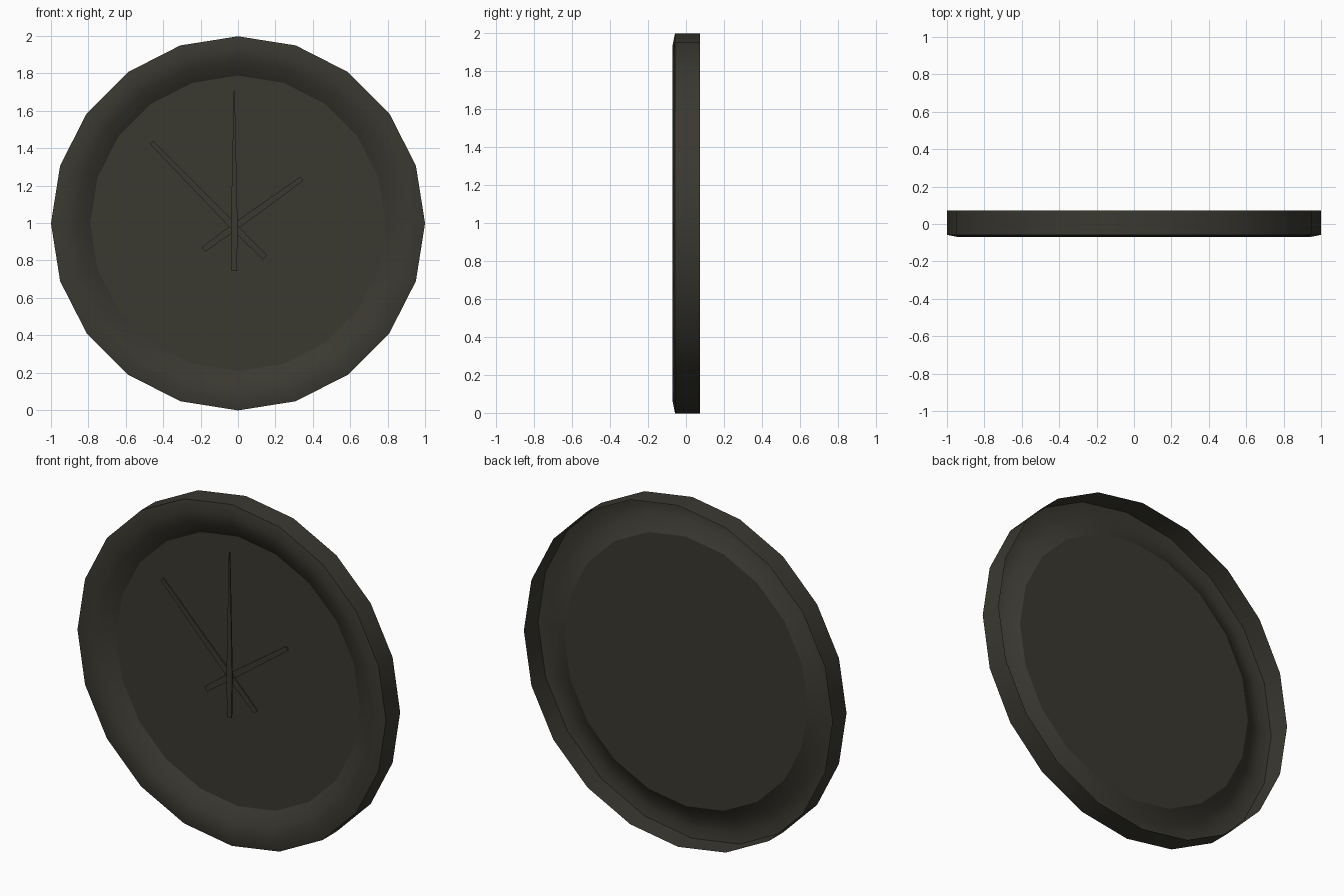
import bpy, bmesh, math
from mathutils import Vector

if "Cube" in bpy.data.objects:
    bpy.data.objects.remove(bpy.data.objects["Cube"])

SIDES = 20
CENTRE_Z = 0.998

dark = bpy.data.materials.new("dark olive grey")
dark.diffuse_color = (0.042, 0.040, 0.030, 1)
dark.use_nodes = True
dark.node_tree.nodes["Principled BSDF"].inputs["Base Color"].default_value = dark.diffuse_color


def finish(name, bm):
    mesh = bpy.data.meshes.new(name)
    bm.to_mesh(mesh)
    bm.free()
    mesh.materials.append(dark)
    obj = bpy.data.objects.new(name, mesh)
    bpy.context.collection.objects.link(obj)
    return obj


# Clock body: turned shell, open at the back, with a dished rim and flat face
profile = [(1.0, 0.073), (1.0, -0.058), (0.94, -0.07), (0.865, -0.05), (0.79, 0.0)]
bm = bmesh.new()
rings = []
for r, y in profile:
    rings.append([bm.verts.new((r * math.cos(2 * math.pi * k / SIDES), y,
                                CENTRE_Z + r * math.sin(2 * math.pi * k / SIDES)))
                  for k in range(SIDES)])
for a, b in zip(rings, rings[1:]):
    for k in range(SIDES):
        n = (k + 1) % SIDES
        bm.faces.new((a[k], a[n], b[n], b[k]))
face = bm.faces.new(rings[-1])
bm.normal_update()
if face.normal.y > 0:
    bmesh.ops.reverse_faces(bm, faces=bm.faces[:])
body = finish("clock_body", bm)
bpy.ops.object.select_all(action='DESELECT')
body.select_set(True)
bpy.context.view_layer.objects.active = body
bpy.ops.object.shade_smooth_by_angle(angle=math.radians(30))


# Hands: thin tapered plates, widest at the pivot
def hand(name, tail, tip, y, widths, thick=0.008):
    pivot = Vector((-0.02, 0.978))
    tail, tip = Vector(tail), Vector(tip)
    d = (tip - tail).normalized()
    side = Vector((d.y, -d.x))
    spots = [(tail, widths[0]), (pivot, widths[1]), (tip, widths[2])]
    outline = [p + side * w / 2 for p, w in spots]
    outline += [p - side * w / 2 for p, w in reversed(spots)]
    bm = bmesh.new()
    f = bm.faces.new([bm.verts.new((p.x, y, p.y)) for p in outline])
    res = bmesh.ops.extrude_face_region(bm, geom=[f])
    verts = [v for v in res["geom"] if isinstance(v, bmesh.types.BMVert)]
    bmesh.ops.translate(bm, verts=verts, vec=(0, thick, 0))
    bmesh.ops.recalc_face_normals(bm, faces=bm.faces[:])
    finish(name, bm)


hand("hour_hand", (-0.185, 0.858), (0.342, 1.237), -0.035, (0.03, 0.038, 0.026))
hand("minute_hand", (0.145, 0.815), (-0.463, 1.432), -0.044, (0.03, 0.038, 0.024))
hand("second_hand", (-0.02, 0.743), (-0.02, 1.71), -0.053, (0.028, 0.036, 0.005))
